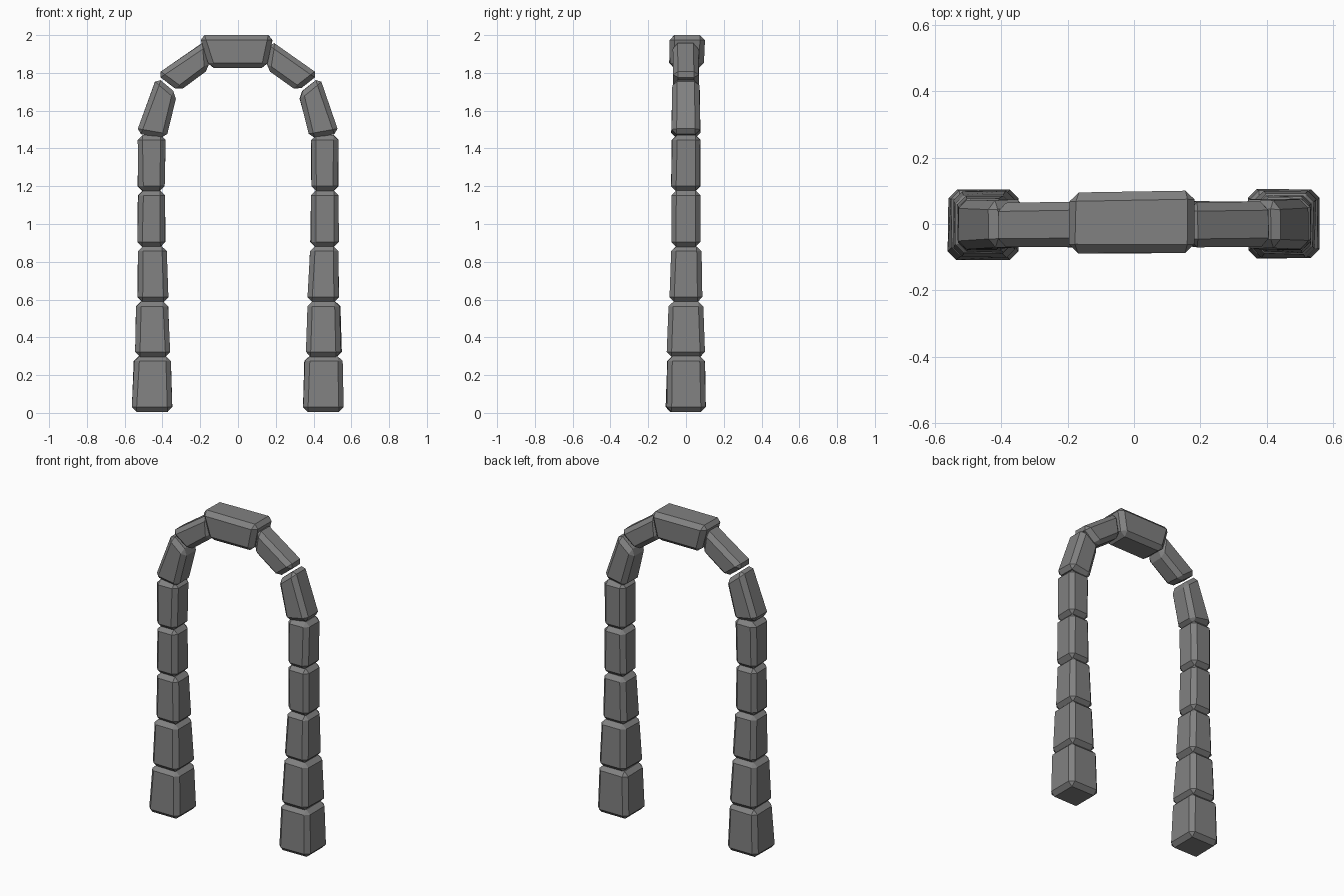
import bpy, bmesh, random
from mathutils import Vector

if "Cube" in bpy.data.objects:
    bpy.data.objects.remove(bpy.data.objects["Cube"])

random.seed(4)

stone_mat = bpy.data.materials.new("grey stone")
stone_mat.diffuse_color = (0.22, 0.22, 0.22, 1)
stone_mat.use_nodes = True
stone_mat.node_tree.nodes["Principled BSDF"].inputs["Base Color"].default_value = stone_mat.diffuse_color


def stone(name, quad, depth_low, depth_high, bevel=0.026, y_mid=0.0, jitter=0.004):
    """Chamfered hewn block: quad = low-left, low-right, high-right, high-left in XZ."""
    bm = bmesh.new()
    depths = (depth_low, depth_low, depth_high, depth_high)
    rings = []
    for side in (-1, 1):
        ring = []
        for (x, z), d in zip(quad, depths):
            x += random.uniform(-jitter, jitter)
            y = y_mid + side * d + random.uniform(-jitter, jitter)
            ring.append(bm.verts.new((x, y, z)))
        rings.append(ring)
    front, back = rings
    bm.faces.new(front)
    bm.faces.new(back[::-1])
    for i in range(4):
        j = (i + 1) % 4
        bm.faces.new((front[j], front[i], back[i], back[j]))
    bmesh.ops.recalc_face_normals(bm, faces=bm.faces)
    bmesh.ops.bevel(bm, geom=bm.edges[:], offset=bevel, segments=1,
                    profile=0.5, affect='EDGES', clamp_overlap=True)
    bmesh.ops.recalc_face_normals(bm, faces=bm.faces)
    mesh = bpy.data.meshes.new(name)
    bm.to_mesh(mesh)
    bm.free()
    mesh.materials.append(stone_mat)
    obj = bpy.data.objects.new(name, mesh)
    bpy.context.collection.objects.link(obj)
    return obj


# Pillar stones: z low, z high, outer/inner x at low, outer/inner x at high, half depths
pillar = [
    (0.005, 0.300, 0.562, 0.347, 0.550, 0.353, 0.106, 0.098),
    (0.297, 0.590, 0.548, 0.360, 0.540, 0.370, 0.101, 0.089),
    (0.587, 0.882, 0.534, 0.368, 0.532, 0.380, 0.086, 0.079),
    (0.879, 1.178, 0.530, 0.384, 0.530, 0.386, 0.076, 0.074),
    (1.174, 1.470, 0.530, 0.385, 0.530, 0.385, 0.075, 0.074),
]
# Curved shoulder stones: outer-low, inner-low, inner-high, outer-high, half depths
shoulder = [
    ([(0.536, 1.480), (0.383, 1.452), (0.322, 1.688), (0.430, 1.778)], 0.076, 0.073),
    ([(0.428, 1.792), (0.312, 1.703), (0.150, 1.822), (0.168, 1.972)], 0.067, 0.068),
]

for label, s in (("left", -1), ("right", 1)):
    for i, (z0, z1, o0, i0, o1, i1, d0, d1) in enumerate(pillar):
        quad = [(s * o0, z0), (s * i0, z0), (s * i1, z1), (s * o1, z1)]
        stone(f"{label}_pillar_stone_{i + 1}", quad, d0, d1)
    for i, (pts, d0, d1) in enumerate(shoulder):
        stone(f"{label}_shoulder_stone_{i + 1}", [(s * x, z) for x, z in pts], d0, d1)

# Keystone at the crown
stone("keystone", [(-0.152, 1.825), (0.152, 1.825), (0.188, 2.0), (-0.203, 2.0)],
      0.091, 0.095, bevel=0.027, y_mid=0.004)
